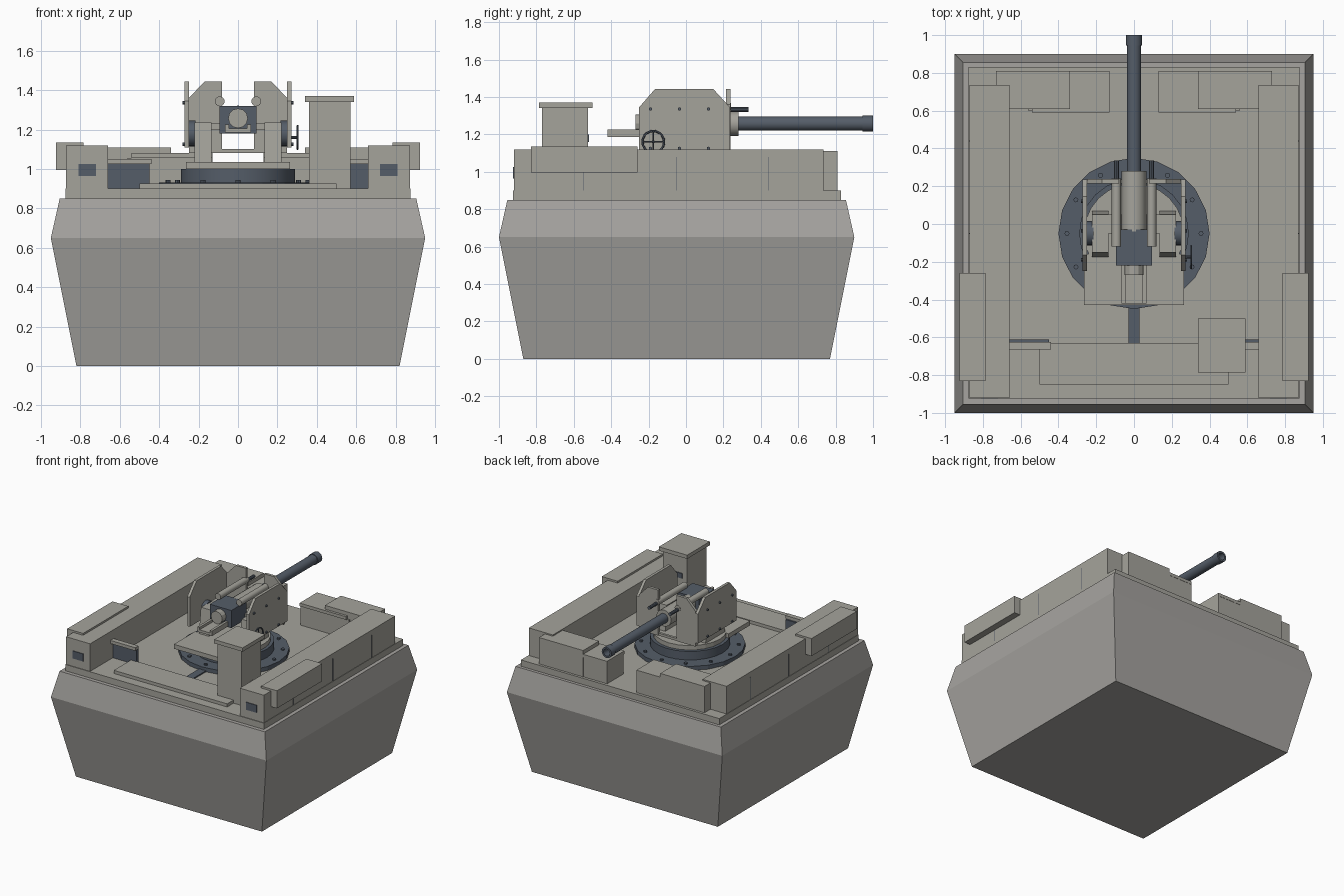
import bpy, bmesh, math
from mathutils import Matrix, Vector

if "Cube" in bpy.data.objects:
    bpy.data.objects.remove(bpy.data.objects["Cube"])


def material(name, rgb):
    m = bpy.data.materials.new(name)
    m.diffuse_color = (*rgb, 1)
    m.use_nodes = True
    m.node_tree.nodes["Principled BSDF"].inputs["Base Color"].default_value = m.diffuse_color
    return m


CONCRETE = material("concrete", (0.38, 0.37, 0.35))
PAINT = material("warm_grey", (0.375, 0.368, 0.33))
STEEL = material("blue_steel", (0.09, 0.11, 0.14))


def finish(bm, name, mat):
    bmesh.ops.recalc_face_normals(bm, faces=bm.faces)
    me = bpy.data.meshes.new(name)
    bm.to_mesh(me)
    bm.free()
    me.materials.append(mat)
    ob = bpy.data.objects.new(name, me)
    bpy.context.collection.objects.link(ob)
    return ob


def box(name, x, y, z, mat=PAINT):
    bm = bmesh.new()
    size = (x[1] - x[0], y[1] - y[0], z[1] - z[0])
    mid = Vector((sum(x) / 2, sum(y) / 2, sum(z) / 2))
    bmesh.ops.create_cube(bm, size=1, matrix=Matrix.Translation(mid) @ Matrix.Diagonal((*size, 1)))
    return finish(bm, name, mat)


def sided(x):
    """The same x range on the left and on the right."""
    return (("left", (-x[1], -x[0])), ("right", x))


def boxes(name, x, y, z, mat=PAINT):
    for side, xs in sided(x):
        box(side + "_" + name, xs, y, z, mat)


def loft(name, levels, mat):
    """Stack of rectangles given as (x0, x1, y0, y1, z)."""
    bm = bmesh.new()
    rings = [[bm.verts.new(p) for p in ((a, c, z), (b, c, z), (b, d, z), (a, d, z))]
             for a, b, c, d, z in levels]
    for lo, hi in zip(rings, rings[1:]):
        for i in range(4):
            j = (i + 1) % 4
            bm.faces.new((lo[i], lo[j], hi[j], hi[i]))
    bm.faces.new(rings[0])
    bm.faces.new(rings[-1])
    return finish(bm, name, mat)


def plate(name, outline, place, depth, mat=PAINT):
    """Extrude a 2D outline; place turns (u, v) into a point."""
    bm = bmesh.new()
    f = bm.faces.new([bm.verts.new(place(u, v)) for u, v in outline])
    ext = bmesh.ops.extrude_face_region(bm, geom=[f])
    bmesh.ops.translate(bm, vec=depth, verts=[g for g in ext["geom"] if isinstance(g, bmesh.types.BMVert)])
    return finish(bm, name, mat)


def cyl(name, a, b, r, mat=PAINT, n=16):
    a, b = Vector(a), Vector(b)
    bm = bmesh.new()
    rot = Vector((0, 0, 1)).rotation_difference(b - a).to_matrix().to_4x4()
    bmesh.ops.create_cone(bm, cap_ends=True, segments=n, radius1=r, radius2=r, depth=(b - a).length,
                          matrix=Matrix.Translation((a + b) / 2) @ rot)
    return finish(bm, name, mat)


def lathe_y(name, profile, z, mat, n=18):
    """Closed (radius, y) profile turned around the gun axis."""
    bm = bmesh.new()
    rings = [[bm.verts.new((r * math.cos(2 * math.pi * i / n), y, z + r * math.sin(2 * math.pi * i / n)))
              for i in range(n)] for r, y in profile]
    for lo, hi in zip(rings, rings[1:] + rings[:1]):
        for i in range(n):
            j = (i + 1) % n
            bm.faces.new((lo[i], lo[j], hi[j], hi[i]))
    return finish(bm, name, mat)


# Hull-shaped base and its raised deck
loft("base", [(-.82, .82, -.87, .77, 0), (-.95, .95, -1, .9, .65), (-.905, .905, -.955, .855, .85)], CONCRETE)
box("deck", (-.875, .875), (-.925, .83), (.85, .9))

# Side walls with overhanging caps, windows and panel seams
boxes("side_wall", (.66, .872), (-.92, .735), (.9, 1.12))
boxes("wall_cap", (.785, .925), (-.83, -.26), (.995, 1.135))
boxes("wall_window", (.72, .81), (-.925, -.919), (.965, 1.025), STEEL)
for i, y in enumerate((-.55, -.05, .44)):
    boxes(f"wall_seam_{i}", (.87, .874), (y - .002, y + .002), (.9, 1.08), STEEL)

# Rear blocks, stepped down toward the middle gap
boxes("rear_block_outer", (.34, .73), (.61, .81), (.9, 1.11))
boxes("rear_block_inner", (.13, .56), (.60, .808), (.9, 1.055))
boxes("rear_block_lid", (.13, .54), (.59, .81), (1.055, 1.08))

# Front step, doors and floor rail
box("front_step", (-.5, .5), (-.85, -.63), (.9, .925))
boxes("door", (.45, .66), (-.635, -.612), (.9, 1.025), STEEL)
boxes("door_lintel", (.44, .66), (-.665, -.625), (1.025, 1.05))
box("floor_rail", (-.03, .03), (-.63, -.4), (.9, .91), STEEL)

# Lookout tower
box("tower", (.36, .57), (-.77, -.525), (.9, 1.34))
box("tower_cap", (.34, .59), (-.785, -.50), (1.34, 1.37))
box("tower_slit", (.40, .53), (-.526, -.518), (1.16, 1.20), STEEL)

# Turntable with a ring of bolts
CY = -.05
cyl("turntable_ring", (0, CY, .9), (0, CY, .932), .4, STEEL, 20)
cyl("turntable_drum", (0, CY, .93), (0, CY, 1.0), .29, STEEL, 24)
cyl("turntable_top", (0, CY, 1.0), (0, CY, 1.035), .265, PAINT, 24)
for i in range(12):
    a = math.pi * i / 6
    x, y = .355 * math.cos(a), CY + .355 * math.sin(a)
    cyl(f"ring_bolt_{i}", (x, y, .93), (x, y, .943), .013, STEEL, 8)
box("crew_platform", (-.265, .265), (-.43, -.16), (1.0, 1.035))

# Trunnion posts, shields and their bolts
side_outline = [(-.25, 1.11), (-.25, 1.345), (-.165, 1.443), (.145, 1.443), (.235, 1.345), (.235, 1.11)]
front_outline = [(.25, 1.08), (.25, 1.36), (.17, 1.443), (.08, 1.443), (.08, 1.08)]
for side, s in (("left", -1), ("right", 1)):
    xs = sorted((s * .135, s * .222))
    loft(side + "_post", [(*xs, -.175, .07, 1.03), (*xs, -.15, .05, 1.235)], PAINT)
    plate(side + "_side_shield", side_outline, lambda u, v: (s * .25, u, v), (s * .022, 0, 0))
    plate(side + "_front_shield", front_outline, lambda u, v: (s * u, .215, v), (0, .022, 0))
    cyl(side + "_trunnion", (s * .215, CY, 1.18), (s * .252, CY, 1.18), .065, STEEL)
    for i in range(6):
        y, z = (-.19, -.035, .12)[i % 3], (1.125, 1.335)[i // 3]
        cyl(f"{side}_shield_bolt_{i}", (s * .27, y, z), (s * .281, y, z), .009, STEEL, 8)
    # Recoil cylinder and rod
    cyl(side + "_recoil_cylinder", (s * .093, -.12, 1.343), (s * .093, .24, 1.343), .025)
    cyl(side + "_recoil_rod", (s * .093, .24, 1.333), (s * .093, .335, 1.333), .013, STEEL, 10)
box("shield_crossbar", (-.09, .09), (.215, .235), (1.08, 1.1))

# Gun: breech, cradle sleeve, hollow barrel and loading tray
AX = 1.257
box("breech", (-.095, .095), (-.22, -.03), (1.18, 1.32), STEEL)
cyl("breech_plug", (0, -.27, AX), (0, -.21, AX), .05, PAINT, 12)
cyl("cradle_sleeve", (0, -.04, AX), (0, .28, AX), .065)
boxes("cradle_arm", (.06, .14), (-.05, .05), (1.2, 1.23))
lathe_y("barrel", [(.028, .27), (.038, .27), (.038, .945), (.043, .945), (.043, 1), (.028, 1)], AX, STEEL)
cyl("bore_plug", (0, .28, AX), (0, .7, AX), .03, STEEL)
box("loading_tray", (-.065, .065), (-.42, -.2), (1.185, 1.205))
boxes("tray_rail", (.045, .065), (-.42, -.2), (1.205, 1.225))

# Elevation handwheel with spokes
HW = Vector((.303, -.175, 1.16))
bpy.ops.mesh.primitive_torus_add(location=HW, rotation=(0, math.pi / 2, 0), major_radius=.058,
                                 minor_radius=.006, major_segments=20, minor_segments=6)
wheel = bpy.context.object
wheel.name = "handwheel"
wheel.data.materials.append(STEEL)
for i, d in enumerate((Vector((0, .058, 0)), Vector((0, 0, .058)))):
    cyl(f"handwheel_spoke_{i}", HW - d, HW + d, .004, STEEL, 6)
cyl("handwheel_axle", HW - Vector((.04, 0, 0)), HW, .008, STEEL, 8)

# Round parts: smooth sides, sharp rims
bpy.ops.object.select_all(action="DESELECT")
for ob in bpy.data.objects:
    if any(k in ob.name for k in ("barrel", "recoil", "sleeve", "handwheel", "trunnion", "drum")):
        ob.select_set(True)
        bpy.context.view_layer.objects.active = ob
bpy.ops.object.shade_smooth_by_angle(angle=math.radians(35))
